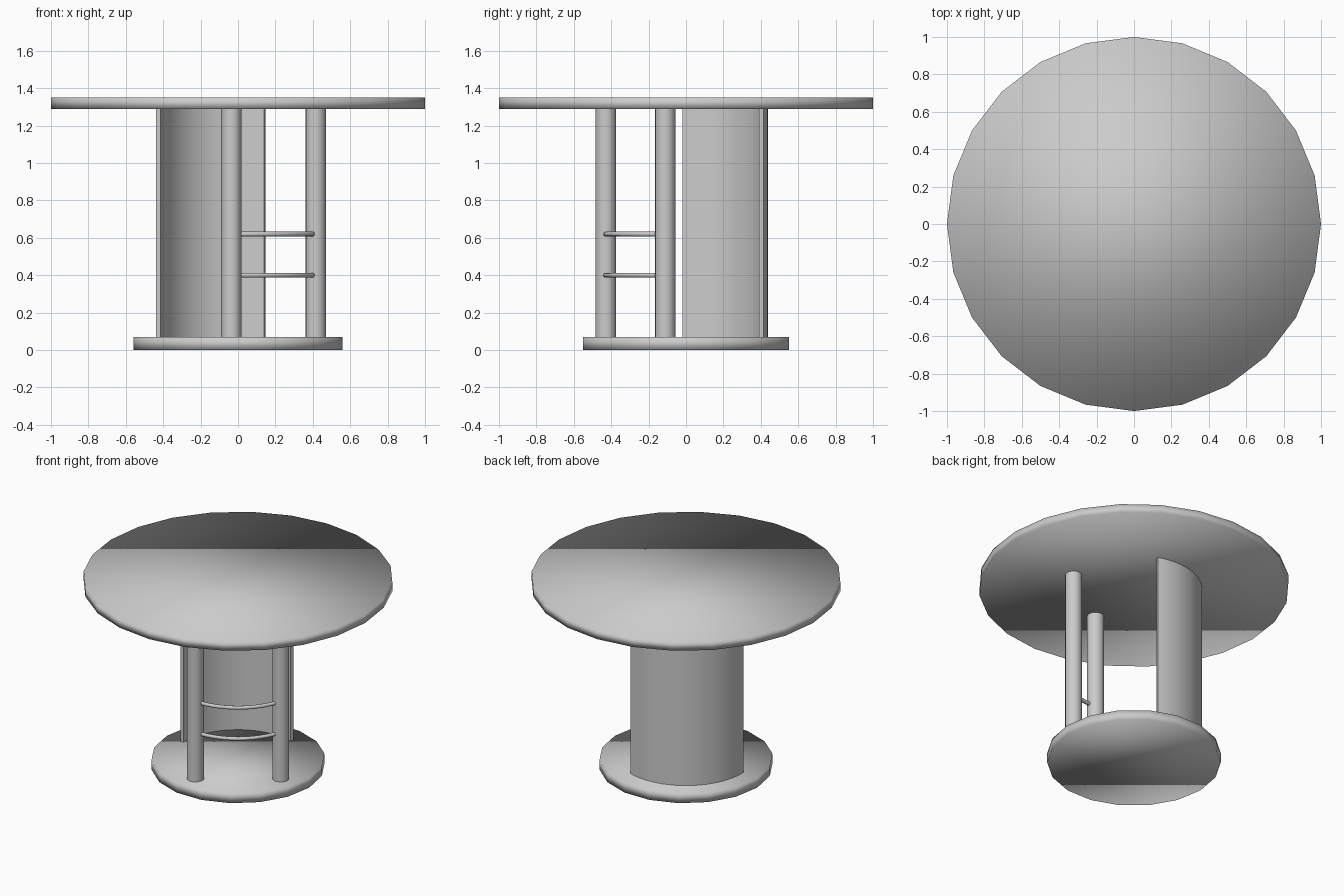
import bpy
import bmesh
from math import sin, cos, pi, radians

cube = bpy.data.objects.get("Cube")
if cube:
    bpy.data.objects.remove(cube, do_unlink=True)

# Single plain grey
GREY = (0.6, 0.6, 0.6, 1.0)
grey = bpy.data.materials.new("plain_grey")
grey.use_nodes = True
grey.diffuse_color = GREY
grey.node_tree.nodes["Principled BSDF"].inputs["Base Color"].default_value = GREY

BASE_TOP, SLAB_BOTTOM, SLAB_TOP = 0.07, 1.29, 1.35
RING = 0.43                      # radius on which the supports stand
POLE_ANGLES = (-94.7, -15)
WALL_ANGLES = (70.5, 182.6)


def activate(obj):
    bpy.ops.object.select_all(action='DESELECT')
    obj.select_set(True)
    bpy.context.view_layer.objects.active = obj


def cylinder(name, radius, z0, z1, sides, x=0, y=0, soft_caps=False):
    """Upright cylinder with a vertex on the +x axis."""
    bpy.ops.mesh.primitive_cylinder_add(
        vertices=sides, radius=radius, depth=z1 - z0,
        location=(x, y, (z0 + z1) / 2), rotation=(0, 0, pi / 2))
    obj = bpy.context.object
    obj.name = name
    obj.data.materials.append(grey)
    if soft_caps:
        bpy.ops.object.shade_smooth()
    else:
        bpy.ops.object.shade_smooth_by_angle(angle=radians(40))
    return obj


def arc_sweep(name, profile, angles, steps):
    """Sweep a closed (radius, z) profile around the z axis between two angles."""
    bm = bmesh.new()
    rings = []
    for i in range(steps + 1):
        a = radians(angles[0] + (angles[1] - angles[0]) * i / steps)
        rings.append([bm.verts.new((r * cos(a), r * sin(a), z)) for r, z in profile])
    n = len(profile)
    for r0, r1 in zip(rings, rings[1:]):
        for j in range(n):
            k = (j + 1) % n
            bm.faces.new((r0[j], r0[k], r1[k], r1[j]))
    bm.faces.new(rings[0])
    bm.faces.new(rings[-1])
    bmesh.ops.recalc_face_normals(bm, faces=bm.faces)
    mesh = bpy.data.meshes.new(name)
    bm.to_mesh(mesh)
    bm.free()
    obj = bpy.data.objects.new(name, mesh)
    bpy.context.collection.objects.link(obj)
    mesh.materials.append(grey)
    activate(obj)
    bpy.ops.object.shade_smooth_by_angle(angle=radians(50))
    return obj


# Round slabs, softly shaded over the rim
cylinder("base_plate", 0.56, 0, BASE_TOP, 18, soft_caps=True)
cylinder("table_top", 1.0, SLAB_BOTTOM, SLAB_TOP, 24, soft_caps=True)

# Two poles
for side, deg in zip(("right", "left"), POLE_ANGLES):
    a = radians(deg)
    cylinder(side + "_pole", 0.055, BASE_TOP, SLAB_BOTTOM, 16,
             RING * cos(a), RING * sin(a))

# Thin curved wall opposite the poles
inner, outer = 0.415, 0.44
arc_sweep("curved_wall",
          [(inner, BASE_TOP), (outer, BASE_TOP), (outer, SLAB_BOTTOM), (inner, SLAB_BOTTOM)],
          WALL_ANGLES, 20)

# Curved rungs between the poles
for label, z in (("lower", 0.4), ("upper", 0.62)):
    circle = [(RING + 0.013 * cos(t * pi / 4), z + 0.013 * sin(t * pi / 4))
              for t in range(8)]
    arc_sweep(label + "_rung", circle, POLE_ANGLES, 12)
